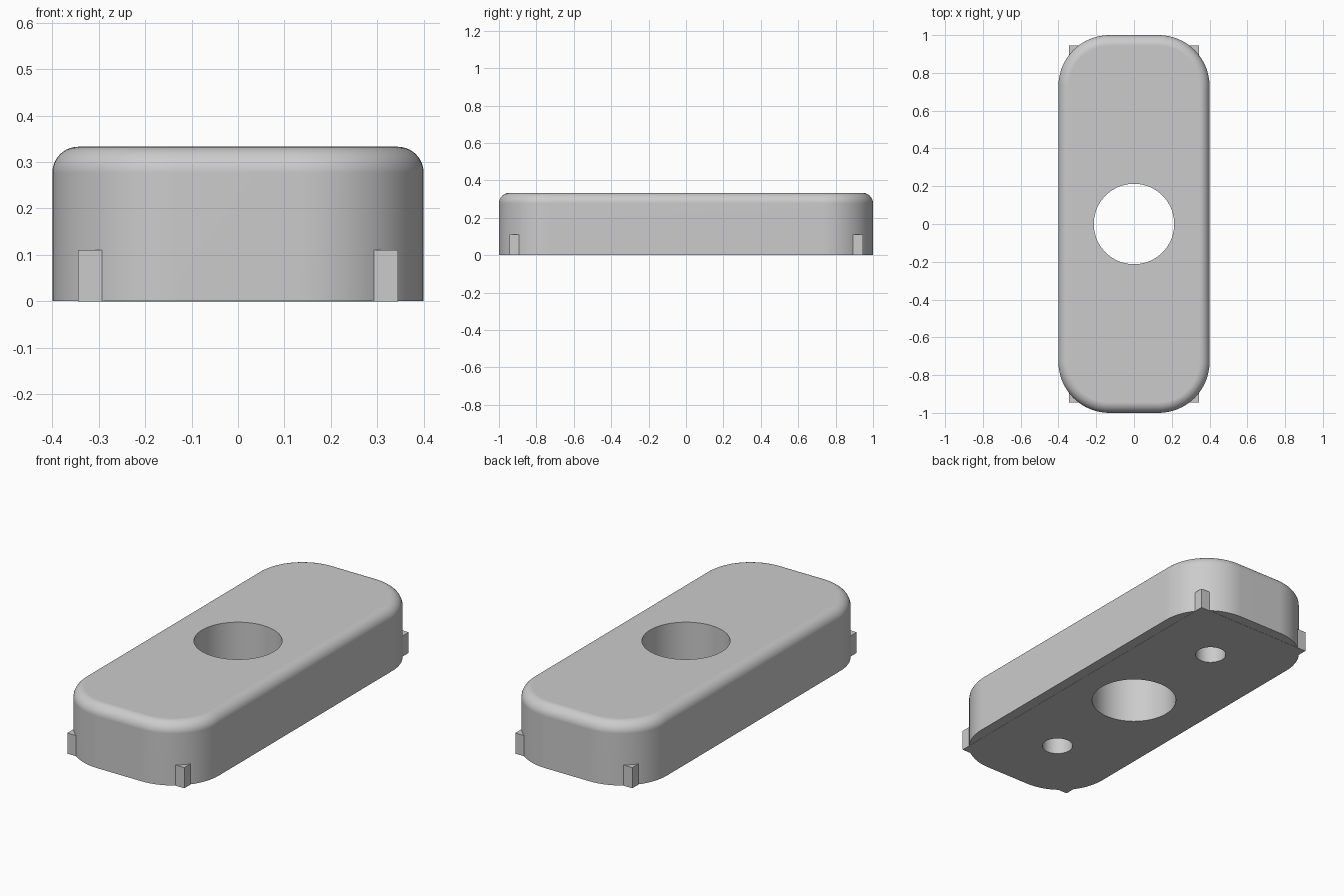
import bpy, bmesh
from math import sin, cos, pi

if "Cube" in bpy.data.objects:
    bpy.data.objects.remove(bpy.data.objects["Cube"])

HX, HY, H = 0.4, 1.0, 0.333      # half width, half length, height
R, F = 0.27, 0.056               # corner radius, top edge fillet
PX, PY, PH = 0.345, 0.945, 0.11  # square base plate


def outline(inset, z, n=16):
    """Rounded rectangle ring, shrunk by inset."""
    pts = []
    for q, (sx, sy) in enumerate([(1, 1), (-1, 1), (-1, -1), (1, -1)]):
        for i in range(n + 1):
            a = (q + i / n) * pi / 2
            pts.append((sx * (HX - R) + (R - inset) * cos(a),
                        sy * (HY - R) + (R - inset) * sin(a), z))
    return pts


def make_body():
    bm = bmesh.new()
    levels = [(0, 0.001)]
    for i in range(11):
        a = i / 10 * pi / 2
        levels.append((F * (1 - cos(a)), H - F + F * sin(a)))
    rings = [[bm.verts.new(p) for p in outline(d, z)] for d, z in levels]
    for lo, hi in zip(rings, rings[1:]):
        for i in range(len(lo)):
            j = (i + 1) % len(lo)
            bm.faces.new((lo[i], lo[j], hi[j], hi[i]))
    bm.faces.new(rings[-1])
    bm.faces.new(rings[0][::-1])
    me = bpy.data.meshes.new("body")
    bm.to_mesh(me)
    bm.free()
    ob = bpy.data.objects.new("body", me)
    bpy.context.collection.objects.link(ob)
    return ob


def make_cutter(radius, y, z0, z1):
    bpy.ops.mesh.primitive_cylinder_add(vertices=64, radius=radius, depth=z1 - z0,
                                        location=(0, y, (z0 + z1) / 2))
    ob = bpy.context.object
    ob.name = "hole_cutter"
    ob.hide_render = True
    return ob


# Rounded body and the square plate whose corners poke through it
body = make_body()
bpy.ops.mesh.primitive_cube_add(size=1, location=(0, 0, PH / 2))
plate = bpy.context.object
plate.name = "base_plate"
plate.scale = (2 * PX, 2 * PY, PH)
bpy.ops.object.transform_apply(location=True, scale=True)

# Through hole in the middle, blind screw holes underneath
cutters = [make_cutter(0.213, 0, -0.2, 0.6)]
cutters += [make_cutter(0.077, s * 0.606, -0.2, 0.22) for s in (-1, 1)]

for part in (body, plate):
    bpy.ops.object.select_all(action='DESELECT')
    part.select_set(True)
    bpy.context.view_layer.objects.active = part
    for c in cutters:
        mod = part.modifiers.new("hole", 'BOOLEAN')
        mod.operation = 'DIFFERENCE'
        mod.solver = 'EXACT'
        mod.object = c
        bpy.ops.object.modifier_apply(modifier=mod.name)
    bpy.ops.object.shade_smooth_by_angle(angle=pi / 6)
    wn = part.modifiers.new("flat_faces", 'WEIGHTED_NORMAL')
    wn.keep_sharp = True

for c in cutters:
    bpy.data.objects.remove(c, do_unlink=True)
